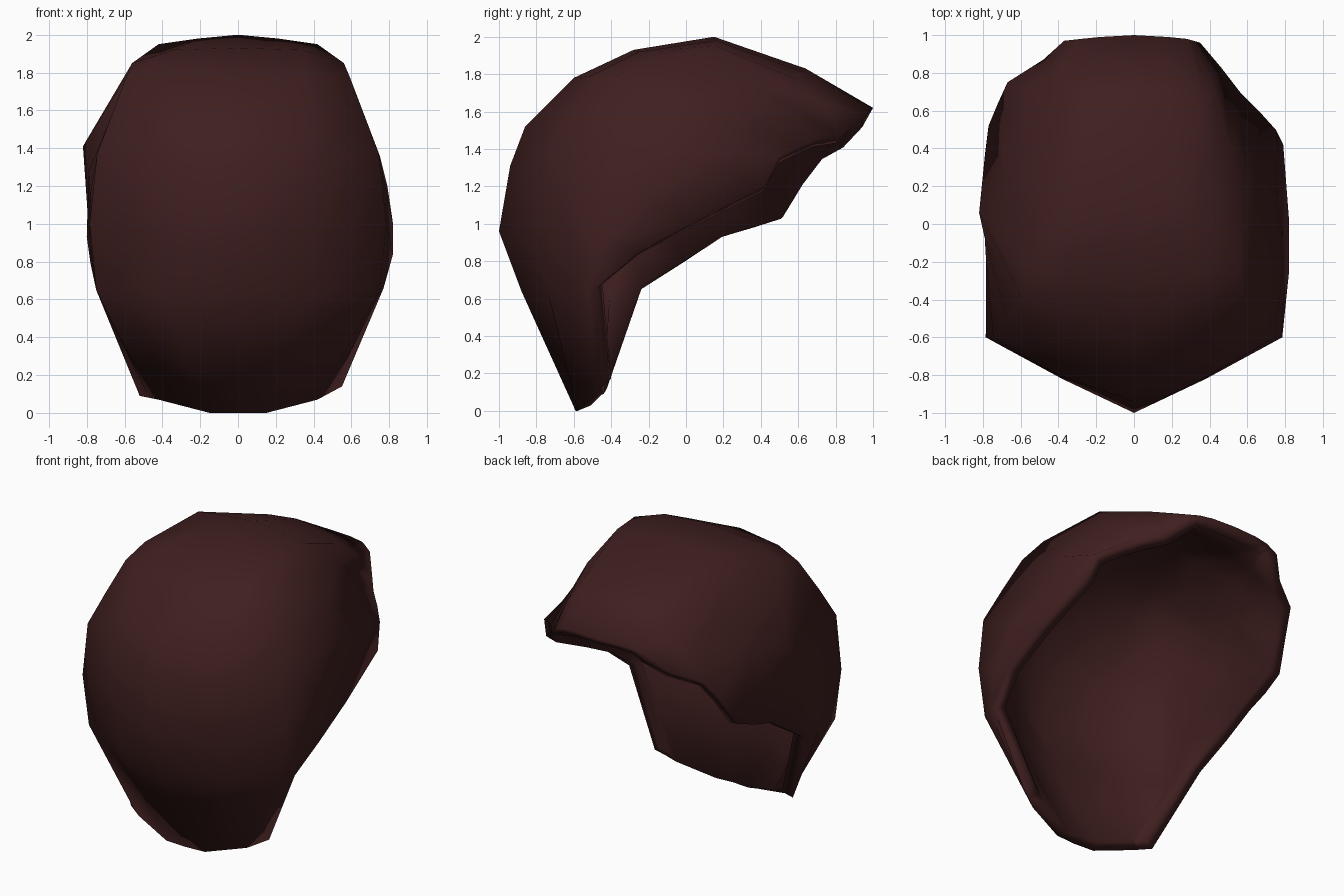
import bpy, bmesh
from mathutils import Vector

if "Cube" in bpy.data.objects:
    bpy.data.objects.remove(bpy.data.objects["Cube"])

# Ribs from the lower front edge, over the crown, to the back rim:
# centre (y, z), mid (x, y, z), side (x, y, z), left rim (x, y, z), right rim (x, y, z)
RIBS = [
    ((-.59, .00), (.15, -.58, .00), (.42, -.50, .07), (-.52, -.44, .09), (.55, -.44, .14)),
    ((-.88, .64), (.40, -.74, .64), (.75, -.58, .65), (-.75, -.24, .65), (.77, -.47, .66)),
    ((-1.0, .96), (.38, -.82, .97), (.785, -.60, 1.0), (-.78, -.02, .79), (.82, -.26, .84)),
    ((-.94, 1.31), (.40, -.80, 1.34), (.745, -.60, 1.37), (-.80, .19, .93), (.82, .03, 1.0)),
    ((-.86, 1.52), (.38, -.70, 1.55), (.67, -.51, 1.57), (-.79, .36, .98), (.79, .42, 1.20)),
    ((-.60, 1.78), (.36, -.51, 1.79), (.59, -.40, 1.78), (-.77, .52, 1.04), (.75, .50, 1.36)),
    ((-.28, 1.93), (.34, -.25, 1.92), (.56, -.23, 1.85), (-.72, .64, 1.24), (.66, .60, 1.41)),
    ((.15, 2.0), (.21, .16, 1.98), (.42, .16, 1.95), (-.67, .75, 1.39), (.56, .70, 1.45)),
    ((.64, 1.83), (.20, .63, 1.81), (.38, .60, 1.77), (-.48, .87, 1.46), (.46, .83, 1.47)),
    ((1.0, 1.62), (.18, .99, 1.62), (.28, .98, 1.61), (-.37, .97, 1.57), (.35, .96, 1.57)),
]
LEFT_BULGE = {3: (-.01, 0, 0), 4: (-.06, 0, 0), 5: (-.14, 0, 0), 6: (-.03, 0, .03)}
RIGHT_BULGE = {6: (-.01, -.01, .05), 7: (.03, -.08, .06), 8: (0, 0, .04)}


def mirrored(p):
    return (-p[0], p[1], p[2])


def flank(side, rim, bulge):
    """Point halfway between side and rim, pushed out a little."""
    return (Vector(side) + Vector(rim)) / 2 + Vector(bulge)


# Curved shell surface
bm = bmesh.new()
rows = []
for n, (centre, mid, side, left, right) in enumerate(RIBS):
    left_side = mirrored(side)
    points = [left, flank(left_side, left, LEFT_BULGE.get(n, (0, 0, 0))), left_side, mirrored(mid),
              (0, *centre), mid, side, flank(side, right, RIGHT_BULGE.get(n, (0, 0, 0))), right]
    rows.append([bm.verts.new(p) for p in points])
for a, b in zip(rows, rows[1:]):
    for i in range(len(a) - 1):
        bm.faces.new((a[i], a[i + 1], b[i + 1], b[i]))
bm.normal_update()

mesh = bpy.data.meshes.new("curved_shell")
bm.to_mesh(mesh)
bm.free()
shell = bpy.data.objects.new("curved_shell", mesh)
bpy.context.collection.objects.link(shell)

# One dark brown colour
brown = bpy.data.materials.new("dark_brown")
brown.diffuse_color = (.05, .0135, .0135, 1)
brown.use_nodes = True
brown.node_tree.nodes["Principled BSDF"].inputs["Base Color"].default_value = brown.diffuse_color
mesh.materials.append(brown)

# Wall thickness, grown inwards
wall = shell.modifiers.new("wall", 'SOLIDIFY')
wall.thickness = .08
wall.offset = -1

# Smooth shading that rolls over the rim
bpy.context.view_layer.objects.active = shell
shell.select_set(True)
bpy.ops.object.modifier_apply(modifier="wall")
bpy.ops.object.shade_smooth_by_angle(angle=1.7)
